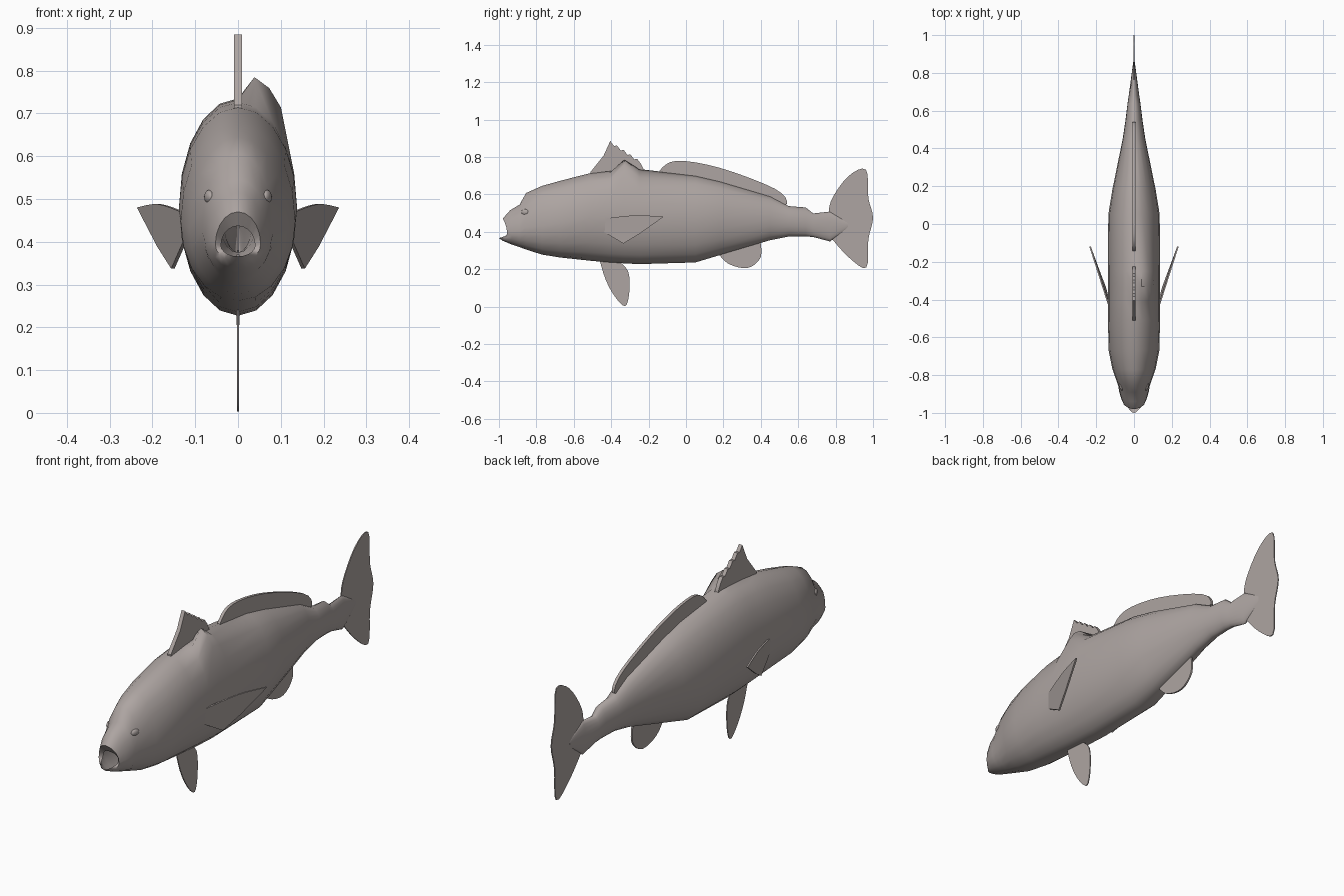
import bpy, bmesh, math
from mathutils import Vector

if "Cube" in bpy.data.objects:
    bpy.data.objects.remove(bpy.data.objects["Cube"])

skin = bpy.data.materials.new("grey brown skin")
skin.diffuse_color = (0.42, 0.375, 0.36, 1)
skin.use_nodes = True
skin.node_tree.nodes["Principled BSDF"].inputs["Base Color"].default_value = skin.diffuse_color


def finish(name, bm, angle):
    bmesh.ops.recalc_face_normals(bm, faces=bm.faces)
    me = bpy.data.meshes.new(name)
    bm.to_mesh(me)
    bm.free()
    for p in me.polygons:
        p.use_smooth = True
    me.set_sharp_from_angle(angle=math.radians(angle))
    me.materials.append(skin)
    bpy.context.collection.objects.link(bpy.data.objects.new(name, me))


def curve(points, steps=4):
    """Smooth open curve through a few points."""
    p = [Vector(q) for q in points]
    p = [p[0]] + p + [p[-1]]
    out = []
    for a, b, c, d in zip(p, p[1:], p[2:], p[3:]):
        for i in range(steps):
            t = i / steps
            out.append(b + (c - a) * (t / 2) + (a * 2 - b * 5 + c * 4 - d) * (t * t / 2)
                       + (b * 3 - a - c * 3 + d) * (t ** 3 / 2))
    return out + [p[-1]]


def fin(name, outline, thick, xfun=lambda y, z: 0):
    """Thin plate from a (y, z) outline; xfun places it sideways."""
    bm = bmesh.new()
    a, b = [[bm.verts.new((xfun(y, z) + s * thick / 2, y, z)) for y, z in outline]
            for s in (-1, 1)]
    bm.faces.new(a)
    bm.faces.new(b[::-1])
    for i in range(len(a)):
        bm.faces.new((a[i - 1], a[i], b[i], b[i - 1]))
    finish(name, bm, 30)


# body sections: y, top z, bottom z, half width
SECTIONS = [
    (-0.98, 0.437, 0.366, 0.04), (-0.98, 0.47, 0.352, 0.053),
    (-0.94, 0.515, 0.335, 0.066), (-0.89, 0.545, 0.318, 0.078),
    (-0.855, 0.607, 0.305, 0.084), (-0.77, 0.645, 0.278, 0.114),
    (-0.67, 0.673, 0.262, 0.134), (-0.51, 0.714, 0.245, 0.138),
    (-0.41, 0.726, 0.236, 0.138), (-0.33, 0.732, 0.231, 0.138),
    (-0.25, 0.735, 0.227, 0.138), (0.05, 0.70, 0.236, 0.136),
    (0.18, 0.67, 0.275, 0.115), (0.45, 0.59, 0.355, 0.06),
    (0.55, 0.537, 0.375, 0.045), (0.64, 0.53, 0.375, 0.034),
    (0.68, 0.498, 0.372, 0.028), (0.77, 0.508, 0.348, 0.016),
    (0.866, 0.45, 0.42, 0.003)]
SEG = 20

bm = bmesh.new()
rings = []
for i, (y, top, low, w) in enumerate(SECTIONS):
    mid = low + (top - low) * min(0.5, 0.38 + 0.3 * (y + 0.9))
    ring = []
    for k in range(SEG):
        c, s = math.cos(math.tau * k / SEG), math.sin(math.tau * k / SEG)
        x = w * c
        z = mid + (top - mid if s > 0 else mid - low) * s
        dy = (0.02 * s if i == 0 else 0) + max(0, 0.035 - 0.012 * i) * c * c
        if y == -0.33 and k in (2, 3, 4):      # single hump on one shoulder
            x, z = x * 0.9, z + 0.105 - 0.01 * k
        ring.append(bm.verts.new((x, y + dy, z)))
    rings.append(ring)
for a, b in zip(rings, rings[1:]):
    for k in range(SEG):
        bm.faces.new((a[k - 1], a[k], b[k], b[k - 1]))
bm.faces.new(rings[-1])                        # the front ring stays open as the mouth
finish("body", bm, 60)

# spiny front dorsal fin: straight edges, with a toothed slope at the back
teeth = []
for i in range(5):
    y, z = -0.405 + 0.036 * i, 0.885 - 0.024 * i
    teeth += [(y, z), (y + 0.02, z - 0.026)]
fin("front_dorsal_fin", [(-0.51, 0.66), (-0.51, 0.72), (-0.44, 0.808)] + teeth
    + [(-0.225, 0.73), (-0.225, 0.66)], 0.018)

# smooth fins on the centre line
fin("rear_dorsal_fin", curve([
    (-0.14, 0.68), (-0.14, 0.728), (-0.05, 0.779), (0.18, 0.742), (0.475, 0.63),
    (0.54, 0.55), (0.45, 0.54)]), 0.014)
fin("tail_fin", curve([
    (0.765, 0.47), (0.775, 0.565), (0.866, 0.695), (0.962, 0.732), (0.975, 0.58),
    (1.0, 0.475), (0.975, 0.36), (0.963, 0.208), (0.866, 0.267), (0.765, 0.38)]), 0.005)
fin("pelvic_fin", curve([
    (-0.465, 0.26), (-0.43, 0.145), (-0.38, 0.053), (-0.325, 0.003), (-0.303, 0.08),
    (-0.31, 0.19), (-0.37, 0.25)]), 0.005)
fin("anal_fin", curve([
    (0.16, 0.3), (0.225, 0.23), (0.33, 0.207), (0.4, 0.265), (0.395, 0.37)]), 0.008)

# pectoral fins and eyes on both sides
for side, label in ((1, "right"), (-1, "left")):
    fin(label + "_pectoral_fin",
        [(-0.45, 0.405)] + curve([(-0.44, 0.47), (-0.27, 0.488), (-0.12, 0.48)])
        + [(-0.25, 0.388), (-0.335, 0.337)], 0.008,
        lambda y, z, s=side: s * (0.13 + 0.32 * (y + 0.44) + 0.1 * min(0, z - 0.45)))
    bm = bmesh.new()
    bmesh.ops.create_uvsphere(bm, u_segments=14, v_segments=8, radius=1)
    for v in bm.verts:
        v.co = (side * (0.068 + v.co.x * 0.01 + v.co.y * 0.005),
                -0.86 + v.co.y * 0.021, 0.505 + v.co.z * 0.016)
    finish(label + "_eye", bm, 60)
